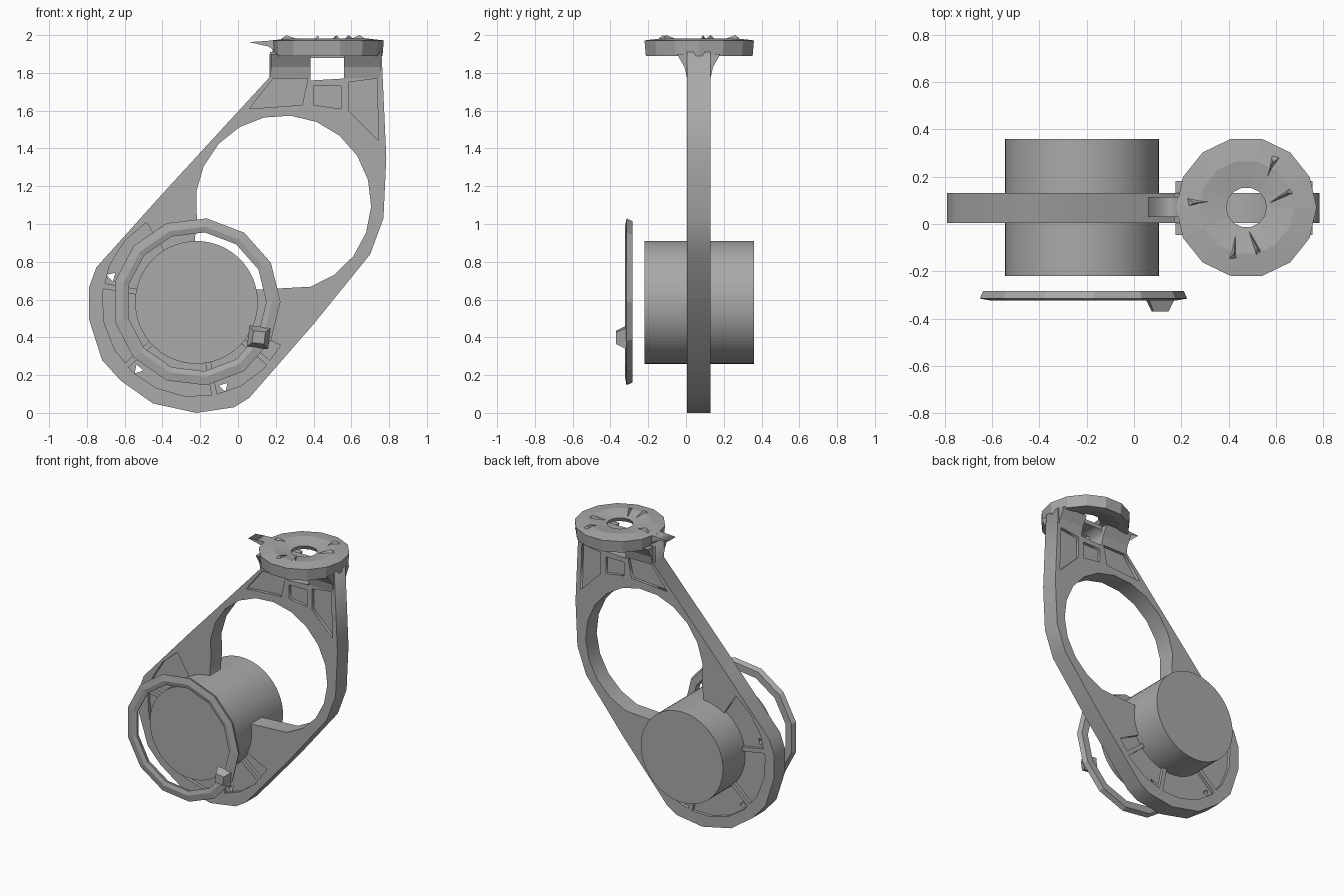
import bpy, bmesh, math
from mathutils import Matrix, Vector

old = bpy.data.objects.get("Cube")
if old:
    bpy.data.objects.remove(old)

grey = bpy.data.materials.new("plain_grey")
grey.use_nodes = True
COLOUR = (0.4, 0.4, 0.4, 1)
grey.diffuse_color = COLOUR
grey.node_tree.nodes["Principled BSDF"].inputs["Base Color"].default_value = COLOUR


def add_mesh(name, mesh):
    mesh.name = name
    mesh.materials.clear()
    mesh.materials.append(grey)
    ob = bpy.data.objects.new(name, mesh)
    bpy.context.collection.objects.link(ob)
    return ob


def from_bmesh(name, bm):
    bmesh.ops.recalc_face_normals(bm, faces=bm.faces)
    mesh = bpy.data.meshes.new(name)
    bm.to_mesh(mesh)
    bm.free()
    return add_mesh(name, mesh)


def slab(name, loops, y0, y1):
    """Flat sheet in x and z; the first loop is the outline, the rest are holes."""
    cu = bpy.data.curves.new(name, 'CURVE')
    cu.dimensions = '2D'
    cu.fill_mode = 'BOTH'
    cu.extrude = (y1 - y0) / 2
    for loop in loops:
        sp = cu.splines.new('POLY')
        sp.points.add(len(loop) - 1)
        for p, (x, z) in zip(sp.points, loop):
            p.co = (x, z, 0, 1)
        sp.use_cyclic_u = True
    tmp = bpy.data.objects.new(name + "_curve", cu)
    bpy.context.collection.objects.link(tmp)
    bpy.context.view_layer.update()
    mesh = bpy.data.meshes.new_from_object(tmp.evaluated_get(bpy.context.evaluated_depsgraph_get()))
    bpy.data.objects.remove(tmp)
    mesh.transform(Matrix.Translation((0, (y0 + y1) / 2, 0)) @ Matrix.Rotation(math.pi / 2, 4, 'X'))
    return add_mesh(name, mesh)


def arc(cx, cz, r, a0, a1, n):
    angles = [math.radians(a0 + (a1 - a0) * i / n) for i in range(n + 1)]
    return [(cx + r * math.cos(a), cz + r * math.sin(a)) for a in angles]


def lathe(name, profile, sides, matrix):
    """Closed profile of (radius, height) turned around z."""
    bm = bmesh.new()
    rings = []
    for i in range(sides):
        a = 2 * math.pi * i / sides
        rings.append([bm.verts.new((r * math.cos(a), r * math.sin(a), h)) for r, h in profile])
    n = len(profile)
    for i in range(sides):
        a, b = rings[i], rings[(i + 1) % sides]
        for j in range(n):
            k = (j + 1) % n
            bm.faces.new((a[j], b[j], b[k], a[k]))
    bm.transform(matrix)
    return from_bmesh(name, bm)


def loft(name, sections):
    """Stack of rectangles given as (x0, x1, y0, y1, z)."""
    bm = bmesh.new()
    rings = [[bm.verts.new(c) for c in ((x0, y0, z), (x1, y0, z), (x1, y1, z), (x0, y1, z))]
             for x0, x1, y0, y1, z in sections]
    for a, b in zip(rings, rings[1:]):
        for j in range(4):
            k = (j + 1) % 4
            bm.faces.new((a[j], a[k], b[k], b[j]))
    bm.faces.new(rings[0])
    bm.faces.new(rings[-1])
    return from_bmesh(name, bm)


BX, BZ = -0.22, 0.585          # barrel axis
Y0, Y1 = 0.005, 0.13           # bracket faces
MID = (Y0 + Y1) / 2

# Bracket: full thickness frame with shallow pockets on both sides
outline = [(-0.79, 0.5), (-0.72, 0.28), (-0.62, 0.17), (-0.45, 0.05), (-0.22, 0.0),
           (-0.02, 0.03), (0.06, 0.08), (0.4, 0.47), (0.7, 0.84), (0.77, 1.03), (0.785, 1.35),
           (0.76, 1.91), (0.17, 1.91), (0.17, 1.78), (-0.4, 1.16), (-0.75, 0.77), (-0.79, 0.66)]
big_hole = arc(0.24, 1.11, 0.465, -72, 190, 15) + [(-0.23, 0.9), (-0.1, 0.75), (0.05, 0.65)]
window = [(0.385, 1.76), (0.56, 1.77), (0.56, 1.88), (0.385, 1.88)]
ring_pocket = arc(BX, BZ, 0.5, 122, 333, 12) + arc(BX, BZ, 0.3, 333, 122, 12)
panels = [
    [(0.06, 1.61), (0.34, 1.63), (0.37, 1.77), (0.19, 1.775)],
    [(0.4, 1.63), (0.545, 1.61), (0.545, 1.73), (0.4, 1.73)],
    [(0.585, 1.6), (0.745, 1.44), (0.735, 1.77), (0.585, 1.75)],
]
slab("bracket_frame", [outline, big_hole, window, ring_pocket] + panels, Y0, Y1)

# Thin web that floors the pockets, pierced beside the ribs
notches = [arc(BX + 0.47 * math.cos(math.radians(a)), BZ + 0.47 * math.sin(math.radians(a)),
               0.028, a, a + 240, 2) for a in (163, 229, 288)]
inner = [(x * 0.985, 0.01 + z * 0.99) for x, z in outline]
slab("bracket_web", [inner, big_hole, window] + notches, Y0 + 0.022, Y1 - 0.022)

# Radial ribs between barrel and rim
for i, angle in enumerate((170, 222, 281, 320)):
    bm = bmesh.new()
    bmesh.ops.create_cube(bm, size=1)
    bm.transform(Matrix.Translation((BX, MID, BZ)) @ Matrix.Rotation(-math.radians(angle), 4, 'Y')
                 @ Matrix.Translation((0.42, 0, 0)) @ Matrix.Diagonal((0.22, Y1 - Y0, 0.03, 1)))
    from_bmesh("rib_%d" % (i + 1), bm)

# Barrel
bm = bmesh.new()
bmesh.ops.create_cone(bm, cap_ends=True, segments=64, radius1=0.325, radius2=0.325, depth=0.58)
bm.transform(Matrix.Translation((BX, 0.07, BZ)) @ Matrix.Rotation(math.pi / 2, 4, 'X'))
barrel = from_bmesh("barrel", bm)
bpy.context.view_layer.objects.active = barrel
barrel.select_set(True)
bpy.ops.object.shade_smooth_by_angle(angle=math.radians(30))
barrel.select_set(False)

# Loose front ring with its small knob
front = Matrix.Translation((BX, -0.303, BZ + 0.003)) @ Matrix.Rotation(math.pi / 2, 4, 'X')
lathe("front_ring", [(0.38, -0.02), (0.43, -0.02), (0.445, 0.012), (0.4, 0.02), (0.37, 0.012)], 13, front)
bm = bmesh.new()
bmesh.ops.create_cone(bm, cap_ends=True, segments=4, radius1=0.08, radius2=0.045, depth=0.055)
bm.transform(Matrix.Translation((0.11, -0.342, 0.4)) @ Matrix.Rotation(math.pi / 2, 4, 'X')
             @ Matrix.Rotation(math.radians(38), 4, 'Z'))
from_bmesh("ring_knob", bm)

# Flared necks under the top disc
for name, x0, x1 in (("left_neck", 0.56, 0.755), ("right_neck", 0.175, 0.385)):
    loft(name, [(x0, x1, MID - h, MID + h, z)
                for h, z in ((0.062, 1.77), (0.075, 1.83), (0.115, 1.9))])

# Top disc with a dished underside and centre hole
DX, DY = 0.475, 0.07
lathe("top_disc", [(0.085, 1.965), (0.2, 1.983), (0.297, 1.972), (0.29, 1.89), (0.23, 1.893), (0.1, 1.935)],
      14, Matrix.Translation((DX, DY, 0)))

# Low splinters on the disc top
for i, (angle, r) in enumerate(((20, 0.16), (60, 0.2), (175, 0.2), (255, 0.18), (285, 0.16))):
    bm = bmesh.new()
    corners = [(-0.06, -0.015, 0.97), (0.06, -0.02, 0.97), (0.05, 0.02, 0.97), (0.02, 0, 1.0)]
    bm_verts = [bm.verts.new(Vector((x, y, z + 1))) for x, y, z in corners]
    for skip in range(4):
        bm.faces.new([v for j, v in enumerate(bm_verts) if j != skip])
    a = math.radians(angle)
    bm.transform(Matrix.Translation((DX + r * math.cos(a), DY + r * math.sin(a), 0)) @ Matrix.Rotation(a, 4, 'Z'))
    from_bmesh("disc_splinter_%d" % (i + 1), bm)

# Pointed tab on the side of the disc
slab("disc_tab", [[(0.06, 1.963), (0.23, 1.975), (0.23, 1.895), (0.16, 1.94)]], 0.03, 0.115)
